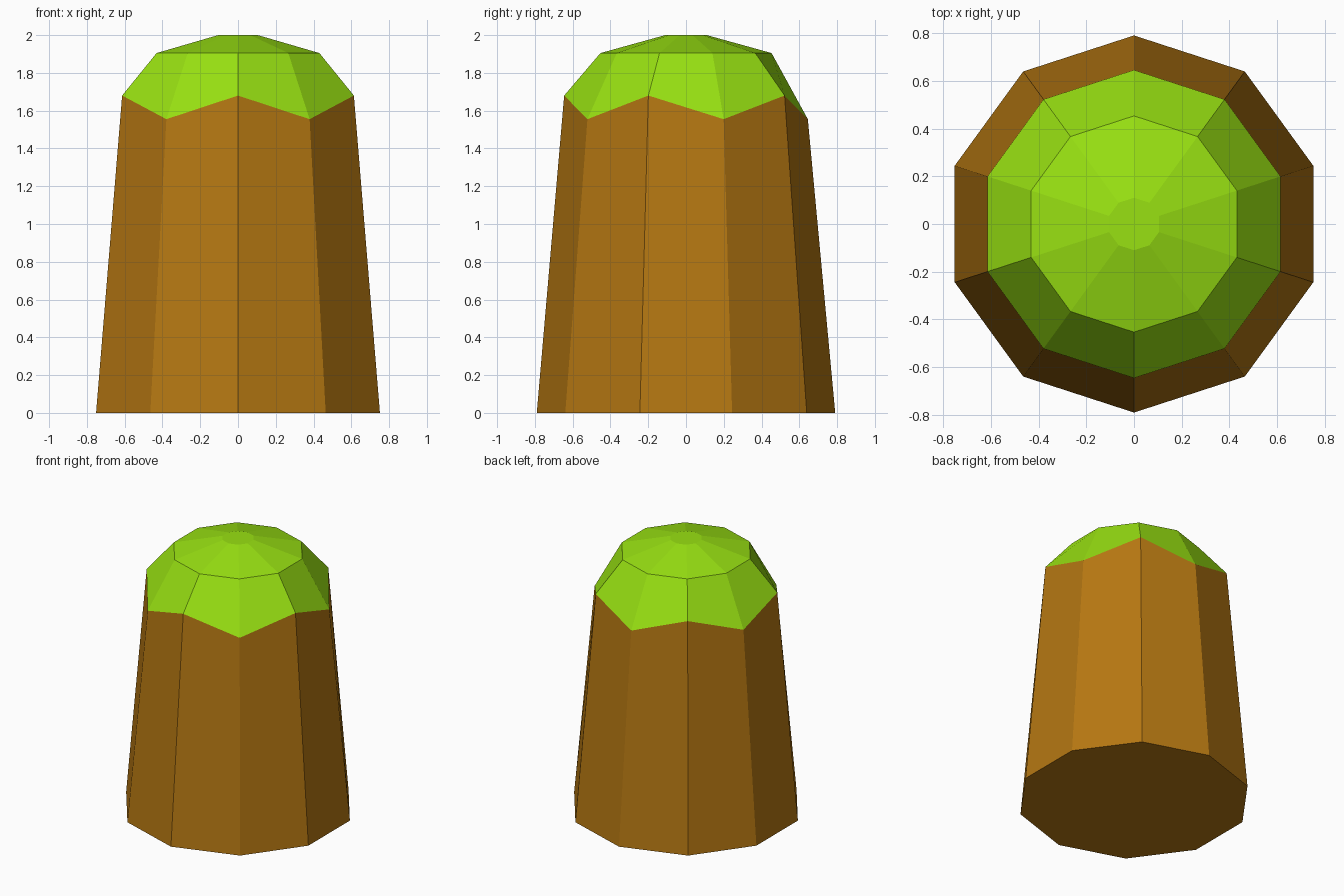
import bpy
import bmesh
from math import cos, sin, pi

cube = bpy.data.objects.get("Cube")
if cube:
    bpy.data.objects.remove(cube, do_unlink=True)

SIDES = 10


def make_material(name, rgb):
    mat = bpy.data.materials.new(name)
    mat.use_nodes = True
    color = (*rgb, 1.0)
    mat.diffuse_color = color
    mat.node_tree.nodes["Principled BSDF"].inputs["Base Color"].default_value = color
    return mat


def ring(bm, radius, z_even, z_odd):
    """Ring of vertices starting at the front, with alternating heights."""
    verts = []
    for i in range(SIDES):
        a = -pi / 2 + 2 * pi * i / SIDES
        z = z_odd if i % 2 else z_even
        verts.append(bm.verts.new((radius * cos(a), radius * sin(a), z)))
    return verts


def make_shell(name, profile, mat, cap_bottom=False, cap_top=False):
    bm = bmesh.new()
    rings = [ring(bm, *level) for level in profile]
    for low, high in zip(rings, rings[1:]):
        for i in range(SIDES):
            j = (i + 1) % SIDES
            bm.faces.new((low[i], low[j], high[j], high[i]))
    if cap_bottom:
        bm.faces.new(rings[0][::-1])
    if cap_top:
        bm.faces.new(rings[-1])
    mesh = bpy.data.meshes.new(name)
    bm.to_mesh(mesh)
    bm.free()
    mesh.materials.append(mat)
    obj = bpy.data.objects.new(name, mesh)
    bpy.context.collection.objects.link(obj)
    return obj


brown = make_material("earth brown", (0.46, 0.184, 0.006))
green = make_material("grass green", (0.314, 0.75, 0.006))

# Zigzag seam shared by both parts: radius, even height, odd height
seam = (0.645, 1.68, 1.555)

# Tapered trunk with a closed base
make_shell("trunk", [(0.79, 0, 0), seam], brown, cap_bottom=True)

# Faceted cap with a small flat top
make_shell("grass_cap", [seam, (0.453, 1.905, 1.905), (0.11, 2, 2)], green, cap_top=True)
